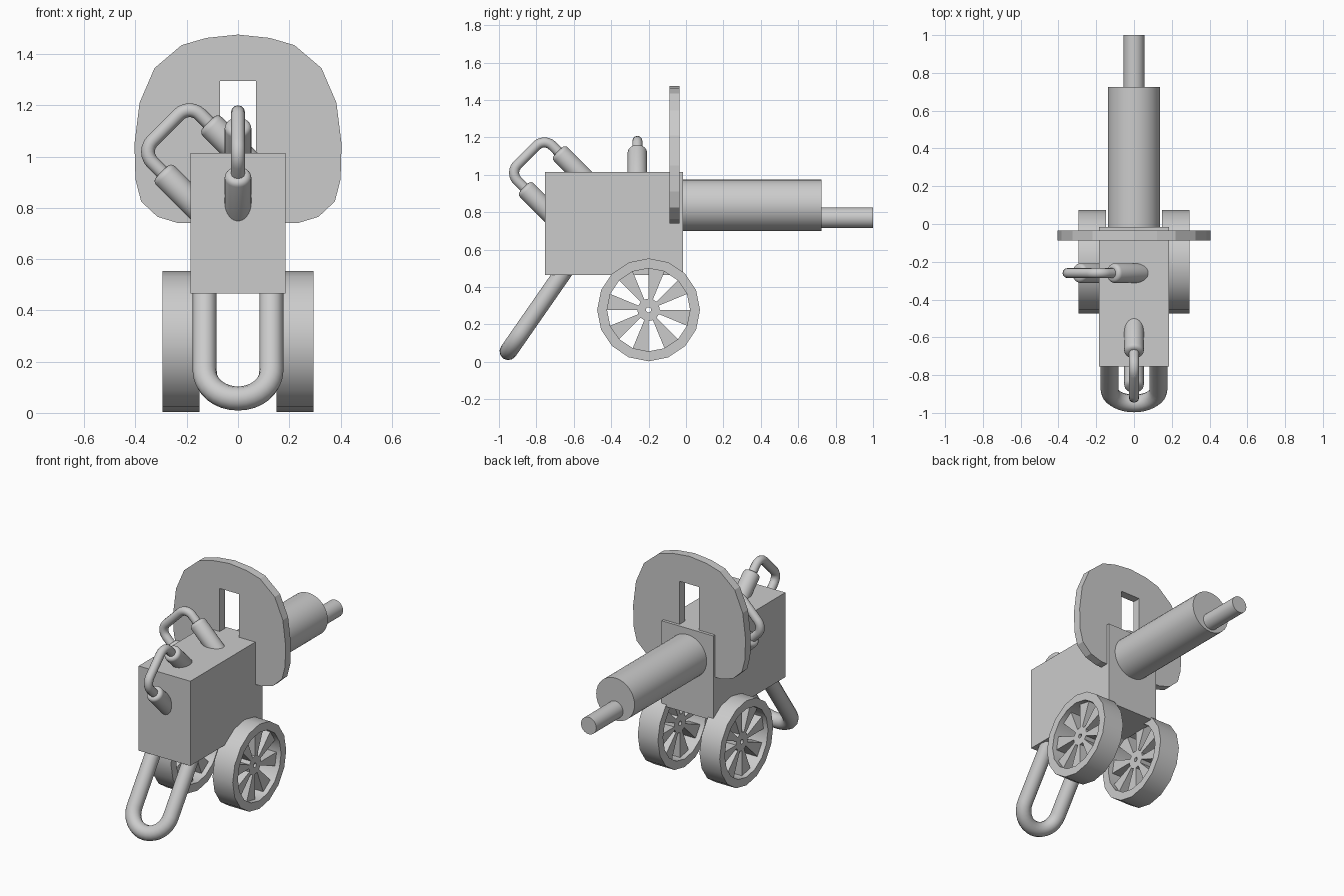
import bpy, bmesh, math
from mathutils import Vector

cube = bpy.data.objects.get("Cube")
if cube:
    bpy.data.objects.remove(cube, do_unlink=True)

grey = bpy.data.materials.new("plain_grey")
grey.use_nodes = True
COLOUR = (0.6, 0.6, 0.6, 1)
grey.diffuse_color = COLOUR
grey.node_tree.nodes["Principled BSDF"].inputs["Base Color"].default_value = COLOUR


def add(name, data):
    ob = bpy.data.objects.new(name, data)
    bpy.context.collection.objects.link(ob)
    data.materials.append(grey)
    return ob


def from_bmesh(name, bm):
    mesh = bpy.data.meshes.new(name)
    bmesh.ops.recalc_face_normals(bm, faces=bm.faces)
    bm.to_mesh(mesh)
    bm.free()
    return add(name, mesh)


def smooth(ob):
    bpy.ops.object.select_all(action='DESELECT')
    ob.select_set(True)
    bpy.context.view_layer.objects.active = ob
    bpy.ops.object.shade_smooth_by_angle(angle=math.radians(35))


def rod(name, start, end, radius, round_end=0):
    """Cylinder between two points, optionally with softened ends."""
    start, end = Vector(start), Vector(end)
    axis = end - start
    bm = bmesh.new()
    bmesh.ops.create_cone(bm, cap_ends=True, segments=32, radius1=radius,
                          radius2=radius, depth=axis.length)
    if round_end:
        rims = [e for e in bm.edges if abs(e.verts[0].co.z - e.verts[1].co.z) < 1e-5]
        bmesh.ops.bevel(bm, geom=rims, offset=round_end, segments=4,
                        profile=0.5, affect='EDGES')
    ob = from_bmesh(name, bm)
    ob.rotation_euler = axis.to_track_quat('Z', 'Y').to_euler()
    ob.location = (start + end) / 2
    smooth(ob)
    return ob


def tube(name, points, radius):
    """Round tube along a path."""
    curve = bpy.data.curves.new(name, 'CURVE')
    curve.dimensions = '3D'
    curve.bevel_depth = radius
    curve.bevel_resolution = 4
    curve.use_fill_caps = True
    spline = curve.splines.new('POLY')
    spline.points.add(len(points) - 1)
    for p, co in zip(spline.points, points):
        p.co = (*co, 1)
    ob = add(name, curve)
    bpy.ops.object.select_all(action='DESELECT')
    ob.select_set(True)
    bpy.context.view_layer.objects.active = ob
    bpy.ops.object.convert(target='MESH')
    smooth(bpy.context.view_layer.objects.active)


def corner(prev, at, nxt, r, steps=6):
    """Arc that rounds a right-angled corner."""
    a = (Vector(prev) - Vector(at)).normalized() * r
    b = (Vector(nxt) - Vector(at)).normalized() * r
    centre = Vector(at) + a + b
    angles = [math.pi / 2 * i / steps for i in range(steps + 1)]
    return [centre - b * math.cos(t) - a * math.sin(t) for t in angles]


# Body box
bm = bmesh.new()
bmesh.ops.create_cube(bm, size=1)
body = from_bmesh("body", bm)
body.scale = (0.372, 0.74, 0.55)
body.location = (0, -0.385, 0.74)

# Barrel and muzzle
rod("barrel", (0, -0.05, 0.837), (0, 0.725, 0.837), 0.138)
rod("muzzle", (0, 0.7, 0.77), (0, 1.0, 0.77), 0.055)

# Shield with sighting slot, mirrored half outline
half = [(0.07, 1.295), (0.07, 0.74), (0.232, 0.74), (0.314, 0.765), (0.378, 0.825),
        (0.4, 0.91), (0.404, 1.05), (0.384, 1.21), (0.326, 1.345),
        (0.22, 1.435), (0.123, 1.463), (0, 1.476)]
outline = half + [(-x, z) for x, z in reversed(half[:-1])]
bm = bmesh.new()
face = bm.faces.new([bm.verts.new((x, -0.088, z)) for x, z in outline])
out = bmesh.ops.extrude_face_region(bm, geom=[face], use_keep_orig=True)
moved = [v for v in out["geom"] if isinstance(v, bmesh.types.BMVert)]
bmesh.ops.translate(bm, verts=moved, vec=(0, 0.054, 0))
from_bmesh("shield", bm)


# Wheels: wide rim, thinner recessed spokes and pierced hub
def wheel_part(name, x, radii, thickness, open_ring=None, sides=16):
    bm = bmesh.new()
    rings = []
    for r in radii:
        rings.append([bm.verts.new((0, r * math.cos(math.tau * i / sides),
                                    r * math.sin(math.tau * i / sides)))
                      for i in range(sides)])
    for k in range(len(rings) - 1):
        for i in range(sides):
            if k == open_ring and i % 2 == 0:
                continue
            j = (i + 1) % sides
            bm.faces.new((rings[k][i], rings[k][j], rings[k + 1][j], rings[k + 1][i]))
    ob = from_bmesh(name, bm)
    ob.location = (x, -0.2, 0.278)
    mod = ob.modifiers.new("thickness", 'SOLIDIFY')
    mod.thickness = thickness
    mod.offset = 0
    bpy.ops.object.select_all(action='DESELECT')
    ob.select_set(True)
    bpy.context.view_layer.objects.active = ob
    bpy.ops.object.modifier_apply(modifier=mod.name)
    smooth(ob)


for side, sx in (("left", 1), ("right", -1)):
    wheel_part(side + "_wheel_rim", sx * 0.222, (0.275, 0.222), 0.145)
    wheel_part(side + "_wheel_spokes", sx * 0.222, (0.225, 0.06, 0.014), 0.08, open_ring=0)

# Slanted trail loop under the body
slope = Vector((0, 0.285, 0.41)).normalized()
bend = Vector((0, -0.95, 0.056)) + slope * 0.13
path = [Vector((0.13, 0, 0)) + bend + slope * 0.47]
for i in range(17):
    t = math.pi * i / 16
    path.append(bend + Vector((0.13 * math.cos(t), 0, 0)) - slope * 0.13 * math.sin(t))
path.append(Vector((-0.13, 0, 0)) + bend + slope * 0.47)
tube("trail_loop", path, 0.047)


# Corner handles: two sleeves joined by a bent bar
def handle(name, place):
    low, high = (-0.866, 0.933), (-0.684, 1.125)
    c1, c2 = (-0.944, 1.011), (-0.757, 1.198)
    for label, (u, v) in (("lower", low), ("upper", high)):
        rod(f"{name}_{label}_sleeve", place(u + 0.21, v - 0.21), place(u, v), 0.052, 0.022)
    a, b, c, d = (place(*p) for p in (low, c1, c2, high))
    tube(name + "_bar", [Vector(a)] + corner(a, b, c, 0.06)
         + corner(b, c, d, 0.06) + [Vector(d)], 0.027)


handle("rear_handle", lambda u, v: (0, u, v))
handle("side_handle", lambda u, v: (u + 0.568, -0.26, v + 0.008))
